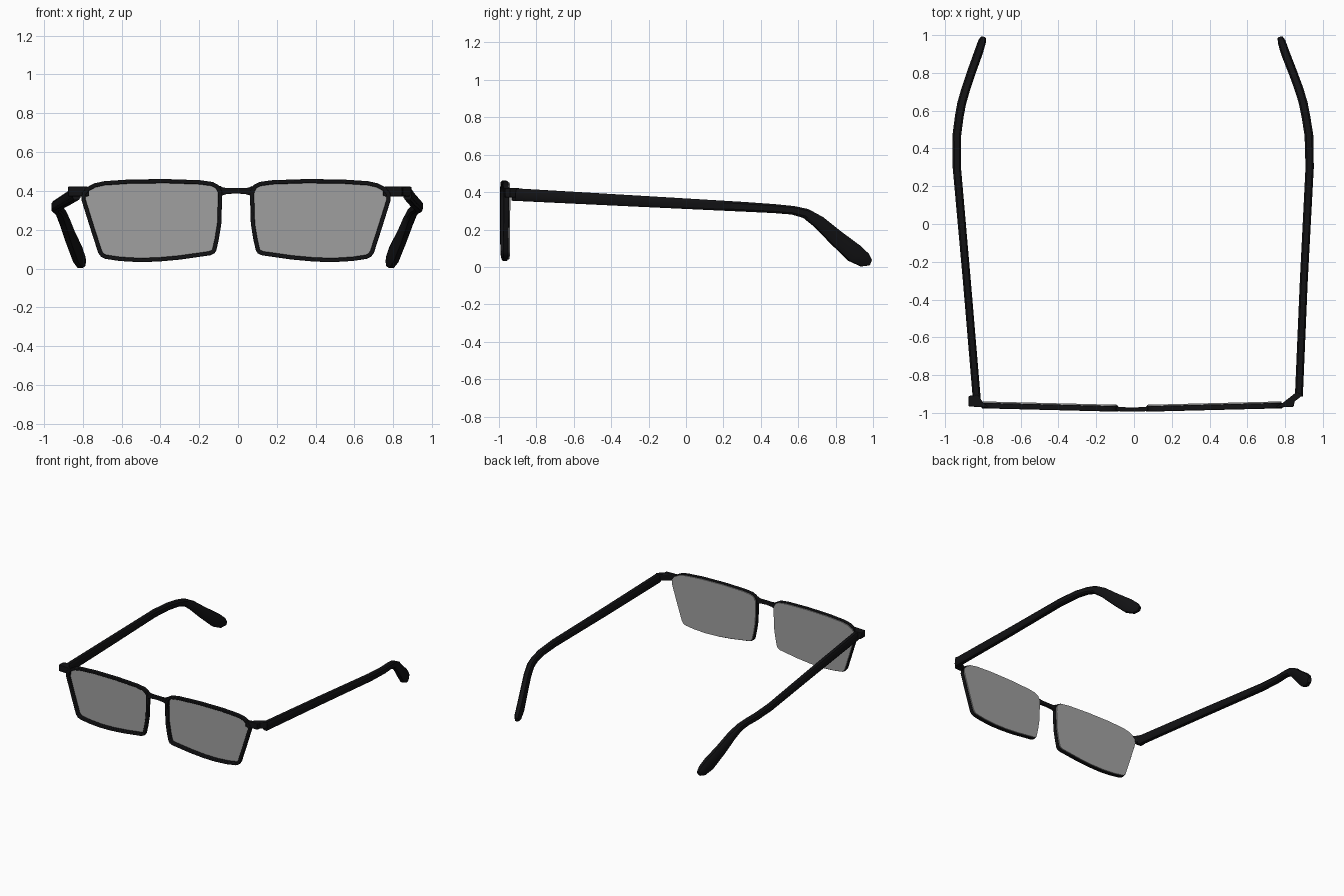
import bpy, bmesh, math
from mathutils import Vector

if "Cube" in bpy.data.objects:
    bpy.data.objects.remove(bpy.data.objects["Cube"])

CX = -0.01  # centre line of the front


def material(name, col):
    m = bpy.data.materials.new(name)
    m.diffuse_color = col
    m.use_nodes = True
    m.node_tree.nodes["Principled BSDF"].inputs["Base Color"].default_value = m.diffuse_color
    return m


BLACK = material("black_plastic", (0.006, 0.006, 0.007, 1))
GLASS = material("grey_glass", (0.35, 0.35, 0.35, 0.5))


def loft(name, rings, mat, closed=False, bevel=0):
    """Skin a list of equal rings, capped at the ends unless closed."""
    bm = bmesh.new()
    vs = [[bm.verts.new(p) for p in r] for r in rings]
    n, k = len(rings), len(rings[0])
    for i in range(n if closed else n - 1):
        a, b = vs[i], vs[(i + 1) % n]
        for j in range(k):
            bm.faces.new((a[j], a[(j + 1) % k], b[(j + 1) % k], b[j]))
    if not closed:
        bm.faces.new(vs[0])
        bm.faces.new(vs[-1])
    bmesh.ops.recalc_face_normals(bm, faces=bm.faces)
    me = bpy.data.meshes.new(name)
    bm.to_mesh(me)
    bm.free()
    ob = bpy.data.objects.new(name, me)
    bpy.context.collection.objects.link(ob)
    me.materials.append(mat)
    bpy.ops.object.select_all(action='DESELECT')
    bpy.context.view_layer.objects.active = ob
    ob.select_set(True)
    bpy.ops.object.shade_smooth_by_angle(angle=math.radians(35))
    if bevel:
        b = ob.modifiers.new("bevel", 'BEVEL')
        b.width, b.segments, b.limit_method = bevel, 2, 'ANGLE'
        b.angle_limit = math.radians(50)
    return ob


def front_y(u):
    return -0.982 + 0.025 * u


def inset(pts, d):
    """Move a counter-clockwise outline inwards by d."""
    out = []
    for i, p in enumerate(pts):
        p = Vector(p)
        e1 = (p - Vector(pts[i - 1])).normalized()
        e2 = (Vector(pts[(i + 1) % len(pts)]) - p).normalized()
        n1, n2 = Vector((-e1.y, e1.x)), Vector((-e2.y, e2.x))
        m = (n1 + n2).normalized()
        out.append(p + m * d / max(0.5, m.dot(n1)))
    return out


# Lens outline (distance from the centre line, z), counter-clockwise
OUTLINE = [(0.073, 0.40), (0.072, 0.36), (0.076, 0.23), (0.089, 0.15), (0.102, 0.092),
           (0.112, 0.078), (0.134, 0.068), (0.29, 0.046), (0.40, 0.036), (0.50, 0.033),
           (0.60, 0.039), (0.674, 0.05), (0.695, 0.06), (0.71, 0.08), (0.755, 0.22),
           (0.797, 0.355), (0.794, 0.39), (0.77, 0.418), (0.73, 0.439), (0.68, 0.450),
           (0.545, 0.459), (0.36, 0.461), (0.185, 0.455), (0.12, 0.446), (0.09, 0.43)]

# Rims and lenses, mirrored
for side, s in (("left", -1), ("right", 1)):
    def place(p, off):
        return (CX + s * p[0], front_y(p[0]) + off, p[1])
    inner = inset(OUTLINE, 0.021)
    rings = [[place(o, -0.014), place(i, -0.012), place(i, 0.014), place(o, 0.016)]
             for o, i in zip(OUTLINE, inner)]
    loft(side + "_rim", rings, BLACK, closed=True, bevel=0.004)
    edge = inset(OUTLINE, 0.006)
    loft(side + "_lens", [[place(p, 0.013) for p in edge],
                          [place(p, 0.023) for p in edge]], GLASS)

# Bridge, flared where it meets the rims
rings = []
for u, z, h in ((-0.085, 0.396, 0.064), (-0.07, 0.398, 0.042), (-0.05, 0.399, 0.031), (0, 0.401, 0.028),
                (0.05, 0.399, 0.031), (0.07, 0.398, 0.042), (0.085, 0.396, 0.064)):
    y = front_y(abs(u))
    rings.append([(CX + u, y + a * 0.011, z + b * h / 2)
                  for a, b in ((-1, -1), (1, -1), (1, 1), (-1, 1))])
loft("bridge", rings, BLACK, bevel=0.004)

# Hinge blocks, drawn from above
LEFT_BLOCK = [(-0.765, -0.972), (-0.875, -0.966), (-0.875, -0.91), (-0.825, -0.905), (-0.80, -0.945)]
RIGHT_BLOCK = [(0.745, -0.972), (0.845, -0.968), (0.85, -0.94), (0.895, -0.905),
               (0.86, -0.89), (0.79, -0.945)]
for name, poly in (("left_hinge", LEFT_BLOCK), ("right_hinge", RIGHT_BLOCK)):
    loft(name, [[(x, y, z) for x, y in poly] for z in (0.372, 0.422)], BLACK, bevel=0.004)

# Temple arms: y, z, width, height, shared; x differs on each side
ARM = [(-0.93, 0.387, 0.042, 0.066), (-0.3, 0.354, 0.042, 0.060), (0.3, 0.322, 0.044, 0.052),
       (0.47, 0.312, 0.046, 0.048), (0.57, 0.303, 0.046, 0.046), (0.64, 0.286, 0.046, 0.052),
       (0.71, 0.240, 0.046, 0.066), (0.80, 0.158, 0.046, 0.082), (0.90, 0.073, 0.046, 0.100),
       (0.955, 0.037, 0.042, 0.078), (0.985, 0.024, 0.028, 0.034)]
LEFT_X = [-0.832, -0.885, -0.938, -0.938, -0.925, -0.912, -0.892, -0.862, -0.826, -0.808, -0.798]
RIGHT_X = [0.873, 0.899, 0.930, 0.926, 0.910, 0.896, 0.875, 0.842, 0.803, 0.785, 0.775]
for name, xs, start in (("left_arm", LEFT_X, -0.93), ("right_arm", RIGHT_X, -0.91)):
    path = [Vector((x, a[0], a[1])) for x, a in zip(xs, ARM)]
    path[0].y = start
    rings = []
    for i, p in enumerate(path):
        t = (path[min(i + 1, len(path) - 1)] - path[max(i - 1, 0)]).normalized()
        sd = t.cross(Vector((0, 0, 1))).normalized()
        up = sd.cross(t)
        w, h = ARM[i][2] / 2, ARM[i][3] / 2
        rings.append([p + sd * w * a + up * h * b for a, b in
                      ((1, -.6), (1, .6), (.6, 1), (-.6, 1), (-1, .6), (-1, -.6), (-.6, -1), (.6, -1))])
    loft(name, rings, BLACK)
